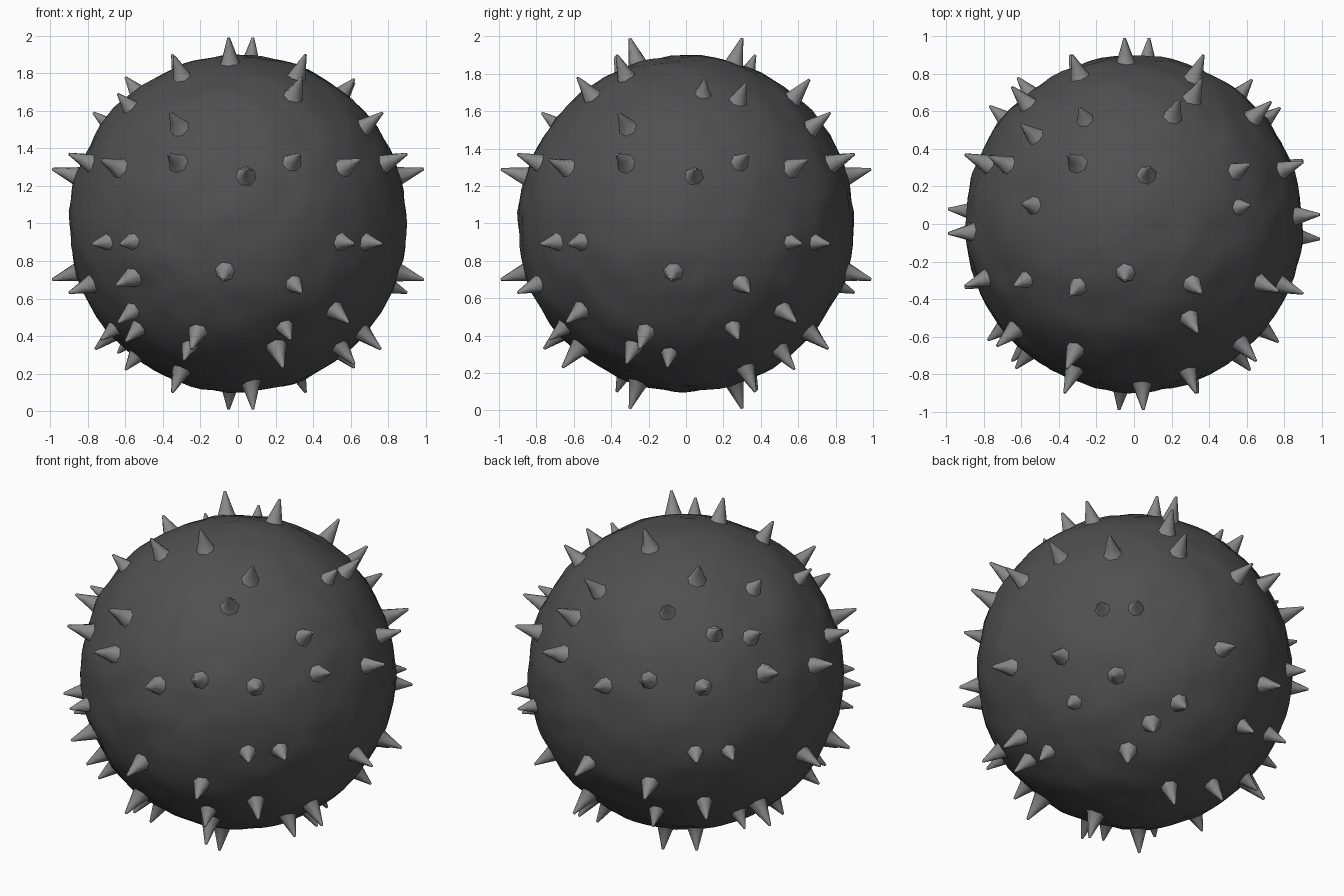
import bpy, bmesh, random
from math import pi
from mathutils import Vector, Matrix, noise

if "Cube" in bpy.data.objects:
    bpy.data.objects.remove(bpy.data.objects["Cube"])

random.seed(4)
CENTRE = Vector((0, 0, 1))


def material(name, v):
    m = bpy.data.materials.new(name)
    m.diffuse_color = (v, v, v, 1)
    m.use_nodes = True
    m.node_tree.nodes["Principled BSDF"].inputs["Base Color"].default_value = m.diffuse_color
    return m


def finish(bm, name, mat, angle):
    me = bpy.data.meshes.new(name)
    bm.to_mesh(me)
    bm.free()
    ob = bpy.data.objects.new(name, me)
    bpy.context.collection.objects.link(ob)
    ob.location = CENTRE
    me.materials.append(mat)
    bpy.ops.object.select_all(action='DESELECT')
    ob.select_set(True)
    bpy.context.view_layer.objects.active = ob
    bpy.ops.object.shade_smooth_by_angle(angle=angle)
    return ob


# Lumpy ball body
bm = bmesh.new()
bmesh.ops.create_icosphere(bm, subdivisions=5, radius=1)
for v in bm.verts:
    d = v.co.normalized()
    r = 0.898 + 0.012 * noise.noise(d * 4) + 0.010 * noise.noise(d * 9 + Vector((5, 2, 1)))
    v.co = d * r
finish(bm, "ball_body", material("dark_rock", 0.08), pi / 3)

# Spike tips on one side panel, repeated four times around z
side_tips = [
    (-0.36, -0.77, 0.59), (-0.37, -0.90, 0.37), (0.05, -0.99, 0.29),
    (0.33, -0.90, 0.37), (0.65, -0.73, 0.34), (-0.08, -0.99, -0.30),
    (0.34, -0.90, -0.37), (-0.78, -0.62, -0.11), (-0.63, -0.77, -0.11),
    (0.59, -0.64, -0.53), (-0.25, -0.76, -0.67), (0.28, -0.73, -0.62),
]
# Spike tips on the cap; the underside is the same cap turned over about x
cap_tips = [
    (0.08, 0.30, 0.99), (-0.05, -0.30, 0.99), (-0.35, 0.37, 0.90),
    (-0.60, 0.11, 0.78), (0.62, 0.10, 0.77), (0.62, 0.32, 0.75),
    (-0.60, 0.53, 0.63), (-0.29, 0.62, 0.73), (0.24, 0.66, 0.77),
    (-0.64, -0.33, 0.69), (-0.34, -0.38, 0.89), (0.36, -0.37, 0.90),
    (0.34, -0.58, 0.78),
]
tips = [Matrix.Rotation(k * pi / 2, 3, 'Z') @ Vector(p) for p in side_tips for k in range(4)]
tips += [Vector(p) for p in cap_tips]
tips += [Vector((x, -y, -z)) for x, y, z in cap_tips]
tips.append(Vector((-0.65, -0.73, -0.33)))

# Flared blunt spikes
bm = bmesh.new()
for tip in tips:
    length = tip.length
    width = 0.058 * (1 + 3.5 * (length - 1.03))
    rot = tip.to_track_quat('Z', 'Y').to_matrix()
    spin = random.uniform(0, pi)
    sides, rings = 7, []
    profile = [(0.86, 1.35), (0.90, 0.85), (0.90 + (length - 0.9) * 0.5, 0.48), (length, 0.12)]
    for h, w in profile:
        ring = []
        for i in range(sides):
            p = Matrix.Rotation(spin + 2 * pi * i / sides, 3, 'Z') @ Vector((w * width, 0, h))
            ring.append(bm.verts.new(rot @ p))
        rings.append(ring)
    for a, b in zip(rings, rings[1:]):
        for i in range(sides):
            j = (i + 1) % sides
            bm.faces.new((a[i], a[j], b[j], b[i]))
    bm.faces.new(rings[-1])
finish(bm, "spikes", material("pale_rock", 0.25), pi / 3)
